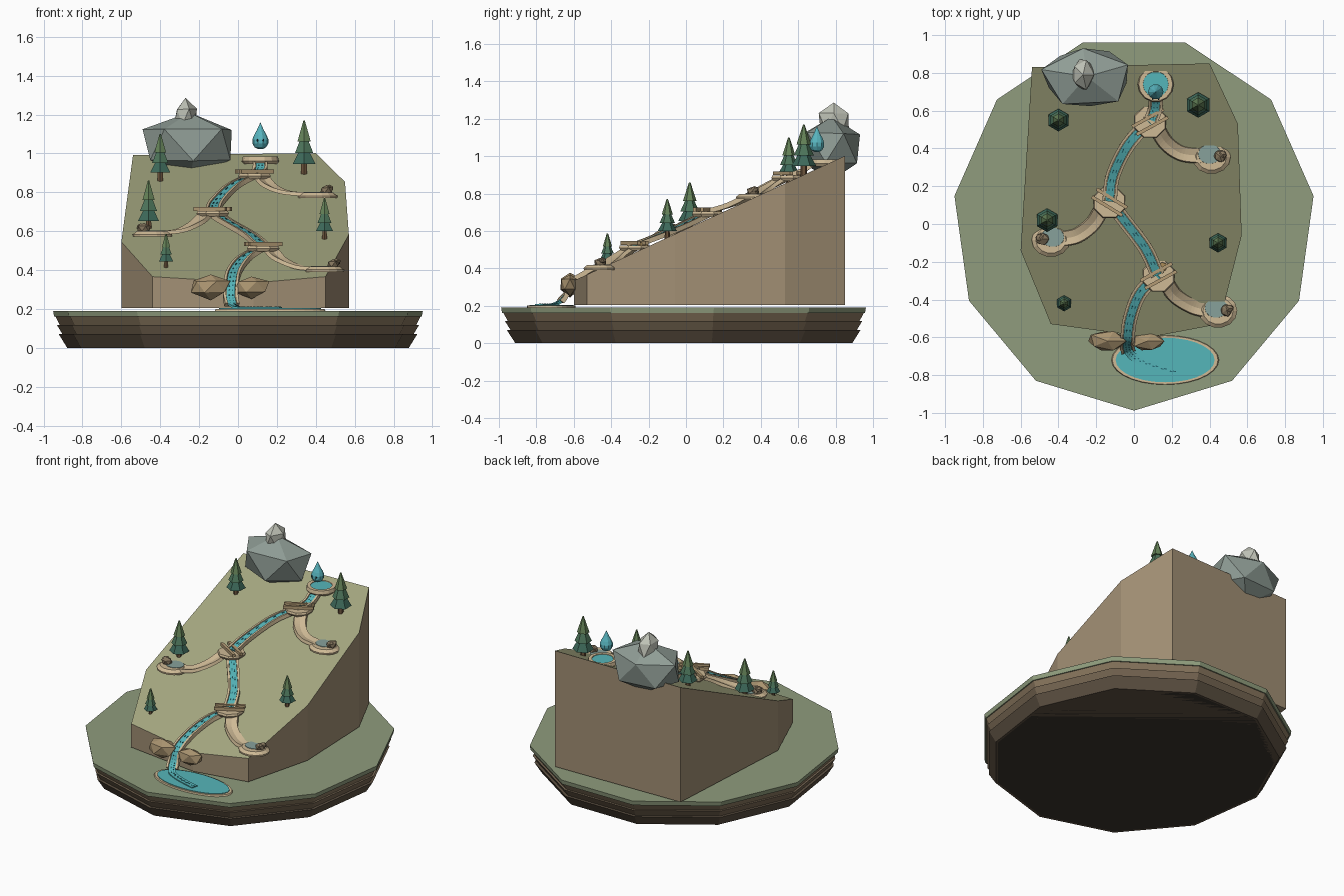
import bpy, bmesh, random
from math import sin, cos, pi, atan2
from mathutils import Vector, Matrix

if "Cube" in bpy.data.objects:
    bpy.data.objects.remove(bpy.data.objects["Cube"])

random.seed(4)
UP = Vector((0, 0, 1))
mats = {}


def mat(hexcol):
    if hexcol not in mats:
        m = bpy.data.materials.new("colour_" + hexcol)
        rgb = [int(hexcol[i:i + 2], 16) / 255 for i in (0, 2, 4)]
        m.diffuse_color = [c ** 2.2 for c in rgb] + [1]
        m.use_nodes = True
        m.node_tree.nodes["Principled BSDF"].inputs["Base Color"].default_value = m.diffuse_color
        mats[hexcol] = m
    return mats[hexcol]


def finish(name, bm, *cols):
    bmesh.ops.recalc_face_normals(bm, faces=bm.faces)
    me = bpy.data.meshes.new(name)
    bm.to_mesh(me)
    bm.free()
    for c in cols:
        me.materials.append(mat(c))
    ob = bpy.data.objects.new(name, me)
    bpy.context.collection.objects.link(ob)
    return ob


def loft(name, rings, *cols):
    """Skin closed rings of points, capping both ends."""
    bm = bmesh.new()
    vs = [[bm.verts.new(p) for p in r] for r in rings]
    n = len(vs[0])
    for a, b in zip(vs, vs[1:]):
        for i in range(n):
            bm.faces.new((a[i], a[(i + 1) % n], b[(i + 1) % n], b[i]))
    bm.faces.new(vs[0])
    top = bm.faces.new(vs[-1])
    top.material_index = len(cols) - 1
    return finish(name, bm, *cols)


def turned(name, x, y, prof, n, *cols, sx=1, sy=1, turn=0):
    """Profile of (radius, z) pairs turned round a vertical axis."""
    rings = [[(x + sx * r * cos(turn + 2 * pi * i / n), y + sy * r * sin(turn + 2 * pi * i / n), z)
              for i in range(n)] for r, z in prof]
    return loft(name, rings, *cols)


def smooth(pts, k=6):
    """Catmull-Rom samples through the points."""
    p = [Vector(q) for q in pts]
    p = [2 * p[0] - p[1]] + p + [2 * p[-1] - p[-2]]
    out = []
    for a, b, c, d in zip(p, p[1:], p[2:], p[3:]):
        for j in range(k):
            t = j / k
            out.append(0.5 * (2 * b + (c - a) * t + (2 * a - 5 * b + 4 * c - d) * t * t
                              + (3 * b - a - 3 * c + d) * t ** 3))
    return out + [p[-2]]


def sweep(name, path, section, col):
    """Sweep a closed (across, up) section along a path, kept level."""
    rings = []
    for i, p in enumerate(path):
        t = (path[min(i + 1, len(path) - 1)] - path[max(i - 1, 0)]).normalized()
        side = t.cross(UP).normalized()
        up = side.cross(t)
        rings.append([p + side * a + up * b for a, b in section])
    return loft(name, rings, col)


def strip(w, lo, hi):
    return [(-w, lo), (w, lo), (w, hi), (-w, hi)]


def rock(name, loc, size, col, jitter=0.12, turn=0.0):
    bm = bmesh.new()
    bmesh.ops.create_icosphere(bm, subdivisions=1, radius=1.05)
    for v in bm.verts:
        v.co *= 1 + random.uniform(-jitter, jitter)
    m = Matrix.Translation(loc) @ Matrix.Diagonal((*size, 1)) @ Matrix.Rotation(turn, 4, 'Z')
    bm.transform(m)
    return finish(name, bm, col)


def ground(y):
    return 0.61 + 0.46 * y


SAND, WATER, STREAK = "CDB894", "56B4B8", "2C6C76"

# island base: grass slab over stepped earth layers
base = dict(sx=0.97, sy=1.005, turn=-pi / 2)
turned("grass_slab", 0, 0.007, [(0.985, 0.16), (0.99, 0.19)], 11, "8E9B7C", **base)
for i, (lo, hi, r0, r1) in enumerate([(0.118, 0.165, 0.955, 0.98), (0.07, 0.118, 0.94, 0.97), (0, 0.07, 0.915, 0.96)]):
    turned("earth_layer_%d" % i, 0, 0.007, [(r0, lo), (r1, hi)], 11, ("8A7860", "7A6A56", "5F5345")[i], **base)
turned("underside", 0, 0.007, [(0.9, 0.0), (0.9, 0.004)], 11, "3E3832", **base)

# sloping hill
foot = [(-.44, -.53), (.08, -.60), (.45, -.53), (.57, -.06), (.55, .53), (.40, .85), (-.54, .83), (-.60, -.14)]
loft("hill", [[(x, y, 0.205) for x, y in foot], [(x, y, ground(y)) for x, y in foot]], "A08E74", "A3A57F")

# summit boulders and mouth rocks
rock("summit_boulder", (-.25, .78, 1.04), (.25, .17, .17), "8E9B94", 0.1, 0.4)
rock("summit_stone", (-.27, .79, 1.185), (.06, .085, .09), "BFC2B6", 0.1)
rock("mouth_rock_left", (-.14, -.62, .315), (.105, .055, .062), "A8926F")
rock("mouth_rock_right", (.07, -.62, .315), (.09, .05, .055), "A8926F")

# trees: x, y, base z, height
for i, (x, y, z, h) in enumerate([(-.40, .55, .86, .24), (.34, .63, .90, .27), (-.46, .02, .61, .25),
                                  (.445, -.10, .565, .205), (-.37, -.42, .415, .17)]):
    turned("tree_trunk_%d" % i, x, y, [(.07 * h, z - .01), (.06 * h, z + .25 * h)], 6, "6B543E", turn=pi / 6)
    for j, (r, a, b, c) in enumerate([(.25, .17, .58, "3F685A"), (.2, .38, .79, "4D735A"), (.145, .6, 1, "648058")]):
        turned("tree_tier_%d_%d" % (i, j), x, y, [(r * h, z + a * h), (.004, z + b * h)], 6, c, turn=pi / 6)

# spring pool at the top, landing pond at the bottom
turned("spring_rim", .115, .74, [(.085, .945), (.096, .96), (.09, .983), (.068, .983), (.066, .97)], 14, SAND)
turned("spring_water", .115, .74, [(.068, .962), (.068, .979)], 14, WATER)
turned("pond_rim", .165, -.72, [(.287, .185), (.28, .2)], 28, SAND, sy=.46)
turned("pond_water", .165, -.72, [(.262, .19), (.262, .204)], 28, WATER, sy=.45)

# main channel: trough, water and streaks on each leg
trough = [(-.038, -.018), (.038, -.018), (.038, .008), (.024, .008),
          (.024, -.006), (-.024, -.006), (-.024, .008), (-.038, .008)]
legs = [[(.115, .68, .965), (.112, .61, .92), (.09, .55, .9)],
        [(.08, .54, .895), (-.03, .42, .835), (-.11, .26, .755), (-.13, .12, .71)],
        [(-.13, .12, .70), (-.06, .03, .655), (.06, -.13, .585), (.125, -.27, .53)],
        [(.125, -.27, .525), (.03, -.37, .465), (-.02, -.5, .40), (-.035, -.61, .335),
         (-.037, -.645, .265), (-.03, -.675, .225)]]
for i, pts in enumerate(legs):
    p = smooth(pts)
    sweep("channel_%d" % i, p, trough, SAND)
    if i == 3:
        p = p[:-1] + smooth([pts[-1], (0, -.705, .21), (.085, -.745, .208), (.22, -.785, .208)])
    sweep("stream_%d" % i, p, strip(.022, -.008, .002), WATER)
    for j in range(1, len(p) - 1, 2):
        for s in (-.008, .01):
            d = [p[j] + Vector((s, 0, 0)), p[j] * .4 + p[j + 1] * .6 + Vector((s, 0, 0))]
            sweep("streak_%d_%d" % (i, j), d, strip(.003, .001, .004), STREAK)

# junction platforms with gate board and peg
for i, (x, y, z, a) in enumerate([(.085, .54, .888, .5), (-.13, .115, .695, -.55), (.13, -.275, .515, .5)]):
    turned("junction_%d" % i, x, y, [(.08, z - .02), (.09, z - .005), (.085, z + .008)], 8, SAND, turn=pi / 8)
    across = Vector((cos(a), sin(a), 0))
    c = Vector((x, y, z + .02))
    for s in (-.024, .024):
        o = Vector((-sin(a), cos(a), 0)) * s
        sweep("gate_board_%d" % i, [c + o - across * .095, c + o + across * .095], strip(.009, -.01, .01), "B39B75")
    turned("gate_peg_%d" % i, x + .02 * (1, -.4, 1)[i], y + .048, [(.026, z), (.024, z + .022)], 8, "A88A58")

# side branches with basins: path, basin centre, stone side
sides = [([(.12, .51, .885), (.17, .43, .835), (.25, .375, .803), (.36, .36, .793)], (.41, .355, .77), 1),
         ([(-.17, .08, .69), (-.22, .0, .645), (-.30, -.06, .607), (-.39, -.08, .595)], (-.44, -.085, .572), -1),
         ([(.17, -.31, .51), (.22, -.38, .46), (.31, -.435, .42), (.39, -.455, .41)], (.445, -.46, .39), 1)]
for i, (pts, (x, y, z), s) in enumerate(sides):
    sweep("branch_%d" % i, smooth(pts), [(-.042, -.014), (.042, -.014), (.036, .006), (0, -.002), (-.036, .006)], SAND)
    turned("basin_%d" % i, x, y, [(.1, z), (.102, z + .012), (.08, z + .028)], 14, SAND, sy=.88)
    turned("basin_water_%d" % i, x - .01 * s, y + .015, [(.062, z + .02), (.06, z + .031)], 14, "86A09A", sy=.85)
    for dx, dy, dz, r in ((.045, .005, .04, .034), (.06, .012, .052, .022)):
        rock("basin_stone_%d" % i, (x + dx * s, y + dy, z + dz), (r, r, r * .8), "85765F")

# water droplet with two eyes, floating over the spring
turned("droplet", .115, .70, [(.012, 1.022), (.03, 1.032), (.041, 1.052), (.041, 1.072), (.032, 1.095),
                              (.018, 1.12), (.008, 1.142), (.001, 1.158)], 10, "58B2BC")
for s in (-1, 1):
    rock("droplet_eye", (.115 + s * .015, .662, 1.068), (.005, .005, .007), "22343A", 0)
